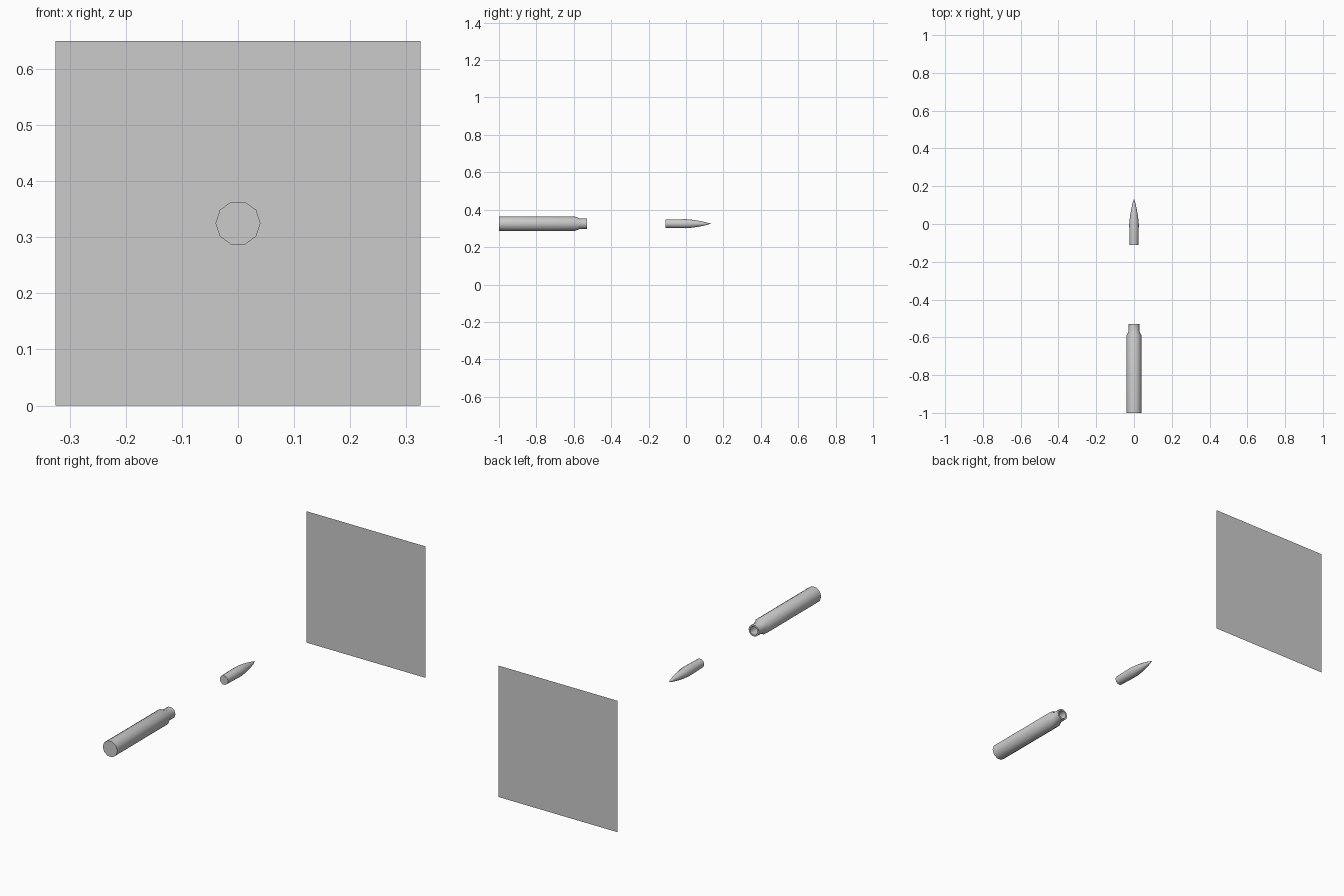
import bpy, bmesh, math

if "Cube" in bpy.data.objects:
    bpy.data.objects.remove(bpy.data.objects["Cube"], do_unlink=True)

SIDES = 10
AXIS_Z = 0.325

# Single plain grey
grey = bpy.data.materials.new("plain_grey")
grey.use_nodes = True
color = (0.6, 0.6, 0.6, 1)
grey.diffuse_color = color
grey.node_tree.nodes["Principled BSDF"].inputs["Base Color"].default_value = color


def finish(name, bm):
    mesh = bpy.data.meshes.new(name)
    bm.to_mesh(mesh)
    bm.free()
    mesh.materials.append(grey)
    obj = bpy.data.objects.new(name, mesh)
    bpy.context.collection.objects.link(obj)
    return obj


def lathe(name, profile):
    """Turn (y, radius) points around the long axis; radius 0 closes to a point."""
    bm = bmesh.new()
    rings = []
    for y, r in profile:
        if r == 0:
            rings.append([bm.verts.new((0, y, AXIS_Z))] * SIDES)
            continue
        angles = [math.tau * i / SIDES for i in range(SIDES)]
        rings.append([bm.verts.new((r * math.cos(a), y, AXIS_Z + r * math.sin(a)))
                      for a in angles])
    for a, b in zip(rings, rings[1:]):
        for i in range(SIDES):
            j = (i + 1) % SIDES
            corners = dict.fromkeys((a[i], a[j], b[j], b[i]))
            bm.faces.new(list(corners))
    for ring in (rings[0], rings[-1]):
        if len(set(ring)) > 1:
            bm.faces.new(ring)
    bmesh.ops.recalc_face_normals(bm, faces=bm.faces)
    obj = finish(name, bm)
    bpy.ops.object.select_all(action="DESELECT")
    obj.select_set(True)
    bpy.context.view_layer.objects.active = obj
    bpy.ops.object.shade_smooth_by_angle(angle=math.radians(40))
    return obj


# Casing: body, shoulder, neck, then back inside the open mouth
lathe("casing", [(-1, 0.04), (-0.592, 0.04), (-0.568, 0.029), (-0.53, 0.029),
                 (-0.53, 0.021), (-0.59, 0.021)])

# Projectile: slightly tapered tail, widest in the middle, pointed nose
lathe("projectile", [(-0.11, 0.023), (-0.05, 0.0245), (0, 0.0255), (0.04, 0.0215),
                     (0.08, 0.0145), (0.11, 0.0075), (0.133, 0)])

# Flat square target behind
bm = bmesh.new()
half = AXIS_Z
bm.faces.new([bm.verts.new((x * half, 1, AXIS_Z + z * half))
              for x, z in ((-1, -1), (1, -1), (1, 1), (-1, 1))])
finish("target_panel", bm)
